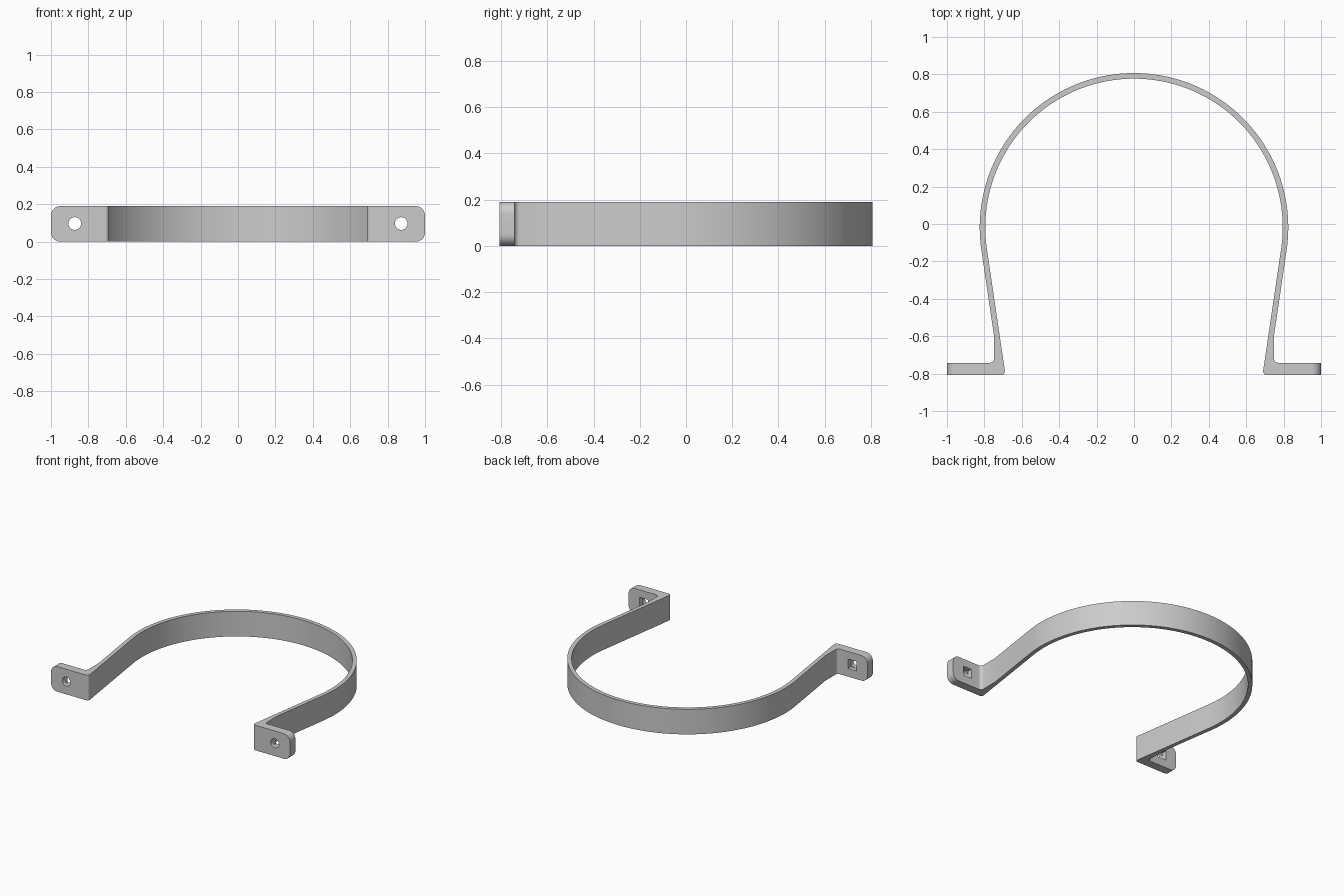
import bpy, bmesh, math
from mathutils import Vector

if "Cube" in bpy.data.objects:
    bpy.data.objects.remove(bpy.data.objects["Cube"])

H = 0.19                        # strap height
CY, R_OUT, R_IN = -0.018, 0.825, 0.795
A = math.radians(8.4)           # lean of the legs
FRONT, BACK = -0.807, -0.742    # foot front and back faces
HOLE_X, HOLE_Z = 0.873, 0.097

steel = bpy.data.materials.new("plain grey")
steel.diffuse_color = (0.6, 0.6, 0.6, 1)
steel.use_nodes = True
steel.node_tree.nodes["Principled BSDF"].inputs["Base Color"].default_value = steel.diffuse_color


def arc(r, n=48):
    """Right half of the hoop, from the top down to the leg."""
    for i in range(n + 1):
        t = math.pi / 2 - (math.pi / 2 + A) * i / n
        yield Vector((r * math.cos(t), CY + r * math.sin(t)))


def leg_x(r, y):
    """x of the straight leg that continues the hoop of radius r."""
    return r * math.cos(A) - math.tan(A) * (CY - r * math.sin(A) - y)


def fillet(prev, p, nxt, r, n=6):
    """Round the corner p between two neighbours."""
    p = Vector(p)
    u, v = (Vector(prev) - p).normalized(), (Vector(nxt) - p).normalized()
    half = u.angle(v) / 2
    c = p + (u + v).normalized() * (r / math.sin(half))
    s = p + u * (r / math.tan(half)) - c
    e = p + v * (r / math.tan(half)) - c
    full = s.angle_signed(e)
    for i in range(n + 1):
        t = -full * i / n
        yield c + Vector((s.x * math.cos(t) - s.y * math.sin(t),
                          s.x * math.sin(t) + s.y * math.cos(t)))


# Right half outline: hoop outside, leg, foot, hoop inside
knee = (leg_x(R_OUT, -0.60), -0.60)
heel = (knee[0], BACK)
toe = (leg_x(R_IN, FRONT), FRONT)
inner = list(arc(R_IN))
half = list(arc(R_OUT)) + [Vector(knee)]
half += fillet(knee, heel, (1, BACK), 0.022)
half += [Vector((1, BACK)), Vector((1, FRONT))]
half += fillet((1, FRONT), toe, inner[-1], 0.02)
half += inner[::-1]
outline = half + [Vector((-p.x, p.y)) for p in half[::-1][1:-1]]

# Extrude the outline and round the outer corners of the feet
bm = bmesh.new()
base = bm.faces.new([bm.verts.new((p.x, p.y, 0)) for p in outline])
ext = bmesh.ops.extrude_face_region(bm, geom=[base])
bmesh.ops.translate(bm, vec=(0, 0, H),
                    verts=[g for g in ext["geom"] if isinstance(g, bmesh.types.BMVert)])
bmesh.ops.recalc_face_normals(bm, faces=bm.faces)
corners = [e for e in bm.edges
           if all(abs(v.co.x) > 0.999 for v in e.verts)
           and abs(e.verts[0].co.z - e.verts[1].co.z) < 1e-5]
bmesh.ops.bevel(bm, geom=corners, offset=0.05, segments=8, profile=0.5, affect='EDGES')
mesh = bpy.data.meshes.new("strap_clamp")
bm.to_mesh(mesh)
bm.free()
mesh.materials.append(steel)
clamp = bpy.data.objects.new("strap_clamp", mesh)
bpy.context.collection.objects.link(clamp)

# Round bolt holes and square pockets behind them
cutters = []
for s in (-1, 1):
    bpy.ops.mesh.primitive_cylinder_add(vertices=32, radius=0.034, depth=0.2,
                                        location=(s * HOLE_X, -0.78, HOLE_Z),
                                        rotation=(math.pi / 2, 0, 0))
    bpy.context.object.name = "bolt_hole_cutter"
    cutters.append(bpy.context.object)
    bpy.ops.mesh.primitive_cube_add(size=1, location=(s * HOLE_X, BACK, HOLE_Z))
    bpy.context.object.name = "square_pocket_cutter"
    bpy.context.object.scale = (0.072, 0.07, 0.072)
    cutters.append(bpy.context.object)

bpy.ops.object.select_all(action='DESELECT')
bpy.context.view_layer.objects.active = clamp
clamp.select_set(True)
for c in cutters:
    c.hide_render = True
    m = clamp.modifiers.new("cut", 'BOOLEAN')
    m.operation, m.solver, m.object = 'DIFFERENCE', 'EXACT', c
    bpy.ops.object.modifier_apply(modifier=m.name)
for c in cutters:
    bpy.data.objects.remove(c)

bpy.ops.object.shade_smooth_by_angle(angle=math.radians(30))
